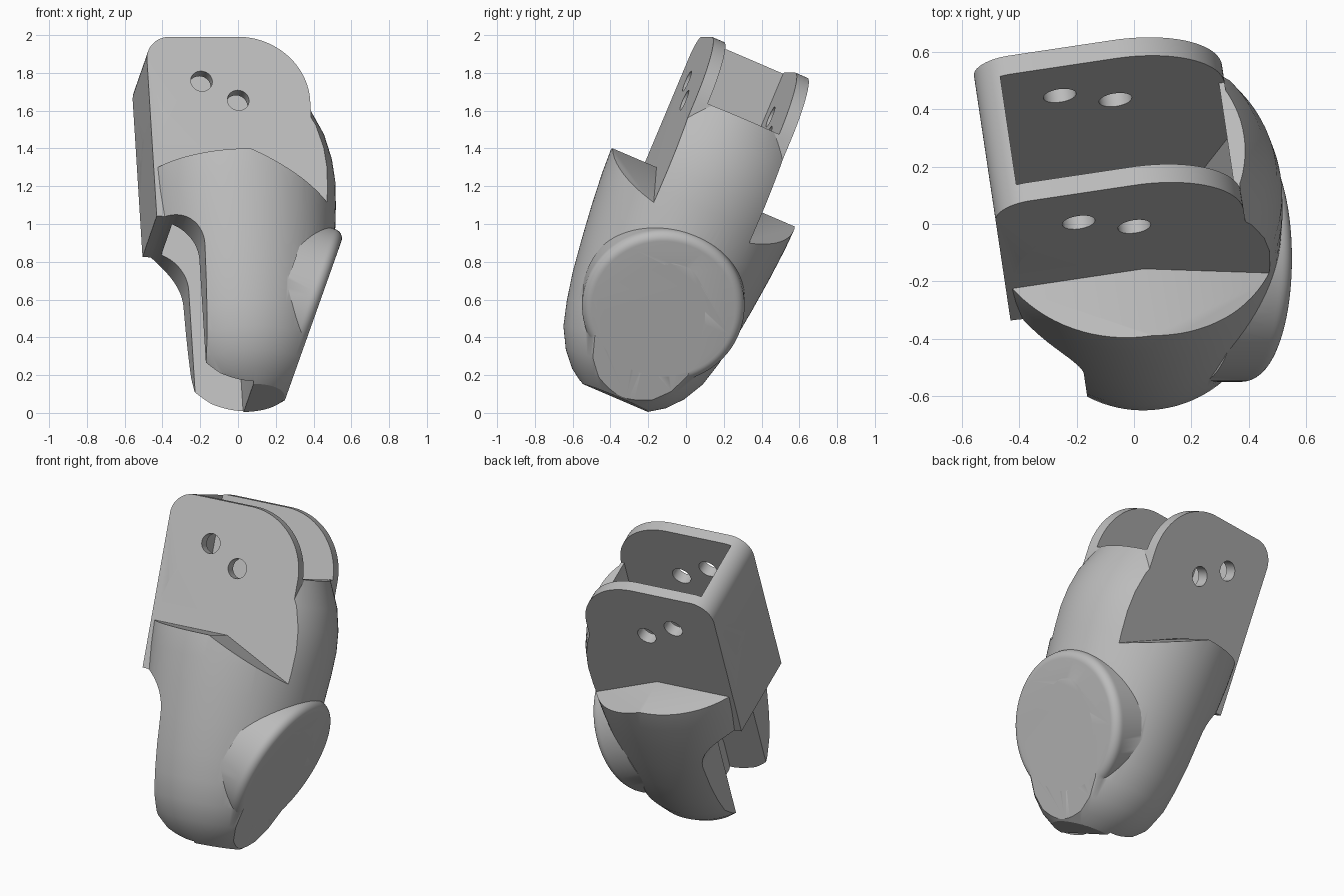
import bpy, bmesh, math
from mathutils import Matrix, Vector

old = bpy.data.objects.get("Cube")
if old:
    bpy.data.objects.remove(old, do_unlink=True)

grey = bpy.data.materials.new("plain grey")
grey.use_nodes = True
grey.diffuse_color = (0.5, 0.5, 0.5, 1)
grey.node_tree.nodes["Principled BSDF"].inputs["Base Color"].default_value = (0.5, 0.5, 0.5, 1)

# Segment frame: u across, v front to back, w along the segment
FRAME = Matrix.Rotation(math.radians(8.5), 4, 'Z') @ Matrix.Rotation(math.radians(-23), 4, 'X')
FRONT, BACK, MID = -0.655, -0.10, -0.38
LEFT_WALL, STEP = -0.475, 1.135


def finish(name, bm, frame=FRAME):
    bmesh.ops.recalc_face_normals(bm, faces=bm.faces[:])
    bm.transform(frame)
    mesh = bpy.data.meshes.new(name)
    bm.to_mesh(mesh)
    bm.free()
    mesh.materials.append(grey)
    obj = bpy.data.objects.new(name, mesh)
    bpy.context.collection.objects.link(obj)
    return obj


def prism(name, outline, v0, v1):
    """Extrude a (u, w) outline from v0 to v1."""
    bm = bmesh.new()
    face = bm.faces.new([bm.verts.new((u, v0, w)) for u, w in outline])
    new = bmesh.ops.extrude_face_region(bm, geom=[face])["geom"]
    bmesh.ops.translate(bm, vec=(0, v1 - v0, 0),
                        verts=[g for g in new if isinstance(g, bmesh.types.BMVert)])
    return finish(name, bm)


def arc(u, w, r, a0, a1, n=14):
    angles = [math.radians(a0 + (a1 - a0) * i / n) for i in range(n + 1)]
    return [(u + r * math.cos(a), w + r * math.sin(a)) for a in angles]


def lathe(name, profile, frame, steps=96):
    """Revolve (radius, height) points into a closed solid."""
    bm = bmesh.new()
    rings = [[bm.verts.new((r * math.cos(math.tau * i / steps),
                            r * math.sin(math.tau * i / steps), h))
              for i in range(steps)] for r, h in profile]
    for low, high in zip(rings, rings[1:]):
        for i in range(steps):
            j = (i + 1) % steps
            bm.faces.new((low[i], low[j], high[j], high[i]))
    bm.faces.new(rings[0])
    bm.faces.new(rings[-1])
    return finish(name, bm, frame)


def combine(target, tool, operation):
    tool.hide_render = True
    mod = target.modifiers.new("join", 'BOOLEAN')
    mod.operation, mod.object, mod.solver = operation, tool, 'EXACT'
    bpy.context.view_layer.objects.active = target
    bpy.ops.object.modifier_apply(modifier=mod.name)
    bpy.data.objects.remove(tool, do_unlink=True)


# Rounded barrel
barrel = [(0.19, -0.075), (0.27, -0.02), (0.34, 0.06), (0.40, 0.17), (0.435, 0.30), (0.465, 0.45),
          (0.49, 0.64), (0.51, 0.82), (0.525, 1.0), (0.53, 1.13), (0.52, 1.25), (0.49, 1.38), (0.42, 1.54)]
body = lathe("finger_segment", barrel, FRAME @ Matrix.Translation((0, MID, 0)))

# Flat left side and the sloping ledges below the two plates
side = [(-2, -1), (LEFT_WALL, -1), (LEFT_WALL, 3), (-2, 3)]
ledge = [(-2, STEP), (0.01, STEP), (1.01, STEP - 0.47), (2, STEP), (2, 3), (-2, 3)]
combine(body, prism("side_cutter", side, -2, 2), 'DIFFERENCE')
combine(body, prism("front_ledge_cutter", ledge, -2, FRONT), 'DIFFERENCE')
combine(body, prism("back_ledge_cutter", ledge, BACK, 2), 'DIFFERENCE')

# Upper block that becomes the two plates and the left wall
plate = ([(LEFT_WALL, 0.8), (0.385, 0.8)] + arc(0.02, 1.52, 0.365, 0, 90, 24)
         + arc(LEFT_WALL + 0.13, 1.755, 0.13, 90, 180))
combine(body, prism("plate_block", plate, FRONT, BACK), 'UNION')

# Slanted trim on the lower right, with a round boss in the same plane
normal = Vector((0.942, 0, -0.335)).normalized()
centre = Vector((0.42, -0.12, 0.55))
boss_frame = Matrix.Translation(centre) @ normal.to_track_quat('Z', 'Y').to_matrix().to_4x4()
combine(body, lathe("trim_cutter", [(2, 0), (2, 1)], boss_frame, 32), 'DIFFERENCE')
boss = [(0.43, -0.2), (0.43, -0.06)] + arc(0.38, -0.05, 0.05, 0, 90, 8)
combine(body, lathe("round_boss", boss, boss_frame), 'UNION')

# Rounded cutaway on the lower left
cutaway = [(-1, -1), (-0.25, -1)] + arc(-0.475, 0.63, 0.225, 0, 90) + [(-1, 0.855)]
combine(body, prism("cutaway_cutter", cutaway, -2, 2), 'DIFFERENCE')

# Channel through the whole segment
channel = [(-0.385, -1), (0, -1), (0, 0.15), (0.365, 1.03), (0.365, 1.53), (1, 1.53), (1, 3), (-0.385, 3)]
combine(body, prism("channel_cutter", channel, FRONT + 0.07, BACK - 0.07), 'DIFFERENCE')

# Pin holes through both plates
for u, w in ((-0.19, 1.63), (0.0, 1.52)):
    combine(body, prism("hole_cutter", arc(u, w, 0.058, 0, 345, 23), -1, 1), 'DIFFERENCE')

bpy.ops.object.select_all(action='DESELECT')
body.select_set(True)
bpy.context.view_layer.objects.active = body
bpy.ops.object.shade_smooth_by_angle(angle=math.radians(30))
